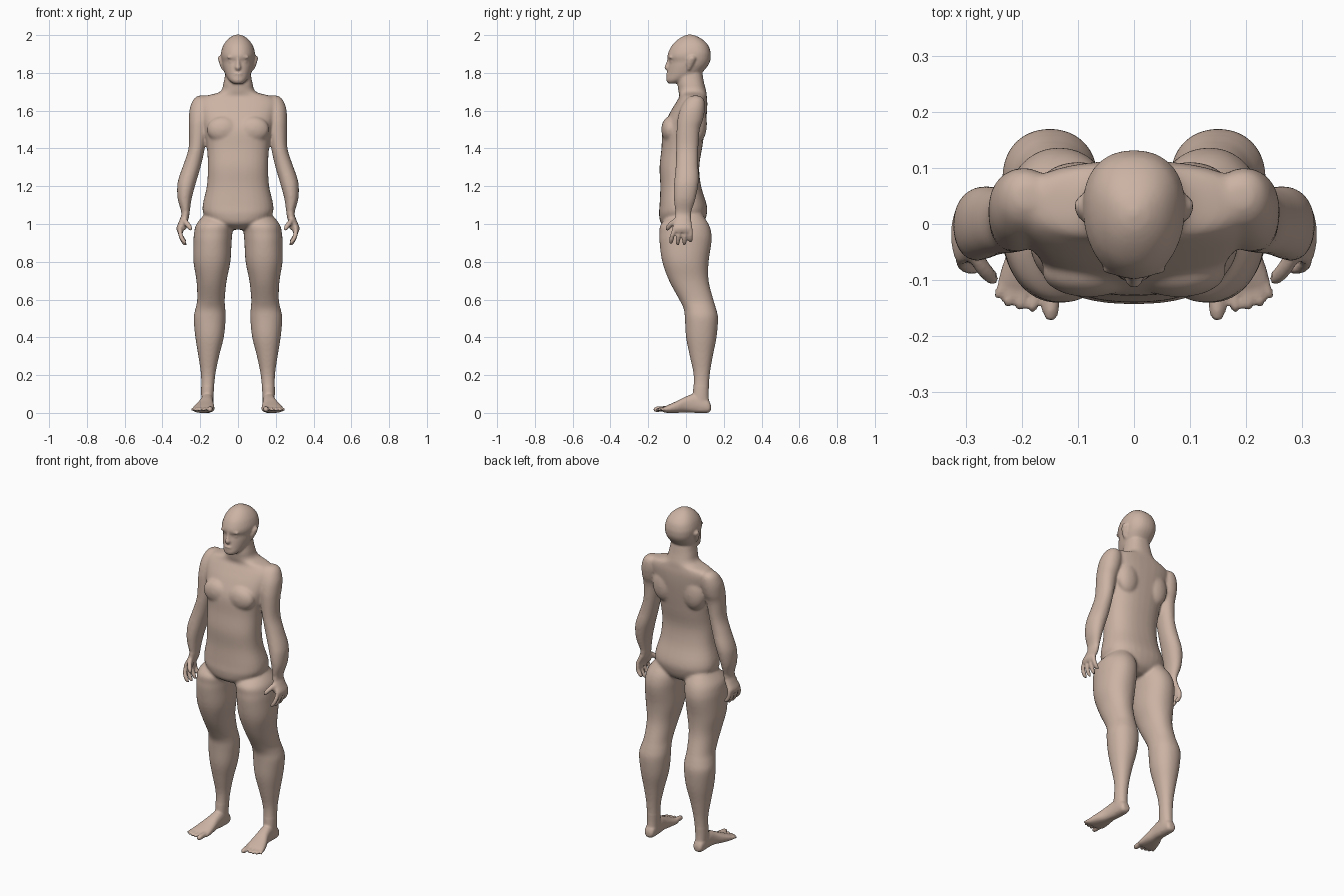
import bpy
import bmesh
from math import cos, sin, pi, sqrt, copysign
from mathutils import Vector, Matrix

default = bpy.data.objects.get("Cube")
if default:
    bpy.data.objects.remove(default, do_unlink=True)

bm = bmesh.new()
SIDES = (1, -1)
SEGMENTS = 32
STEPS = 4


# --- helpers: all lengths are in hundredths and scaled at the end ---
def catmull(a, b, c, d, t):
    """Smooth value between b and c."""
    return b + 0.5 * t * (c - a + t * (2 * a - 5 * b + 4 * c - d + t * (3 * (b - c) + d - a)))


def smooth_rows(rows):
    padded = [rows[0]] + list(rows) + [rows[-1]]
    result = []
    for i in range(len(rows) - 1):
        window = padded[i:i + 4]
        for step in range(STEPS):
            result.append([catmull(*values, step / STEPS) for values in zip(*window)])
    result.append(rows[-1])
    return result


def rounded(value, power):
    return copysign(abs(value) ** (2 / power), value)


def skin_rings(rings):
    """Join rings of points into a closed tube."""
    rings = [[bm.verts.new(point) for point in ring] for ring in rings]
    for lower, upper in zip(rings, rings[1:]):
        for k in range(len(lower)):
            n = (k + 1) % len(lower)
            bm.faces.new((lower[k], lower[n], upper[n], upper[k]))
    bm.faces.new(list(reversed(rings[0])))
    bm.faces.new(rings[-1])


def loft(rows, along="z", power=2.0, taper=0.0, sides=SIDES):
    """Skin closed sections given as (position, low u, high u, low v, high v)."""
    for side in sides:
        rings = []
        for pos, u_low, u_high, v_low, v_high in smooth_rows(rows):
            ring = []
            for k in range(SEGMENTS):
                angle = 2 * pi * k / SEGMENTS
                across = rounded(cos(angle), power) * (1 + taper * sin(angle))
                u = (u_low + u_high) / 2 + across * (u_high - u_low) / 2
                v = (v_low + v_high) / 2 + rounded(sin(angle), power) * (v_high - v_low) / 2
                ring.append((side * u, v, pos) if along == "z" else (side * u, pos, v))
            rings.append(ring)
        skin_rings(rings)


def central(rows, **options):
    """Loft a part that straddles the middle, from (z, half width, front, back)."""
    loft([(z, -w, w, front, back) for z, w, front, back in rows], sides=(1,), **options)


def blob(centre, radii, sides=SIDES):
    for side in sides:
        place = Matrix.Translation((side * centre[0], centre[1], centre[2]))
        size = Matrix.Diagonal((radii[0], radii[1], radii[2], 1))
        bmesh.ops.create_icosphere(bm, subdivisions=3, radius=1, matrix=place @ size)


def digit(base, knuckle, tip, radius):
    """A finger or toe: a round-ended tube along a bent path."""
    base, knuckle, tip = Vector(base), Vector(knuckle), Vector(tip)
    count, corners = 14, 12
    for side in SIDES:
        rings = []
        for i in range(count + 1):
            t = i / count
            start, end = base.lerp(knuckle, t), knuckle.lerp(tip, t)
            centre = start.lerp(end, t)
            across = (end - start).cross(Vector((1, 0, 0))).normalized()
            upward = (end - start).cross(across).normalized()
            r = radius * max(0.2, sqrt(1 - t ** 8))
            ring = []
            for k in range(corners):
                angle = 2 * pi * k / corners
                point = centre + r * (cos(angle) * across + sin(angle) * upward)
                ring.append((side * point.x, point.y, point.z))
            rings.append(ring)
        skin_rings(rings)


# --- torso and neck ---
central([
    (97, 4, -8, 5), (100, 13, -13, 9), (105, 18, -14.3, 11), (110, 18.7, -14, 11),
    (120, 16.5, -13.6, 8), (130, 16, -14, 7), (140, 16.4, -13, 8.5),
    (150, 18, -12.3, 10), (158, 20, -9, 11), (164, 21, -5.5, 11.3),
    (167.5, 18, -3.5, 11), (170, 9.5, -4, 10.8), (175, 7.6, -4.5, 9.5),
    (181, 6.5, -4, 8.5),
], power=2.4)
blob((8, -8.5, 150), (8.5, 4.6, 7))       # chest muscles
blob((10, 6.5, 153), (7, 4.6, 10))        # shoulder blades

# --- head ---
central([
    (174.3, 2.4, -9.3, -5), (176, 4.6, -10.4, 0), (179, 6.6, -10, 7),
    (183, 8, -9.4, 11), (186, 8.6, -9, 12.7), (188.5, 9, -9.8, 13.1),
    (191, 8.9, -9.3, 13), (194.5, 7.8, -7.5, 11.8), (197.5, 5.7, -4.5, 9),
    (199.5, 3, -1.3, 5.5), (200.3, 0.5, 1.5, 2.5),
], power=2.2, taper=0.1)
# nose
central([
    (188.5, 0.7, -9.8, -7), (185, 1.1, -10.6, -7), (182.8, 1.7, -11.5, -7),
    (181.3, 1.2, -10.4, -7),
])
blob((0, -9.6, 179.3), (2.4, 1, 0.6), sides=(1,))     # upper lip
blob((0, -9.5, 177.9), (2, 1, 0.6), sides=(1,))       # lower lip
blob((3.2, -8.1, 188.3), (2.8, 1.1, 0.8))             # brows
blob((3.3, -7.4, 186), (1.4, 1, 0.7))                 # closed eyes
# ears
loft([
    (181.5, 7.3, 8.5, 0.8, 2), (183, 7.5, 9.2, 0.5, 3), (186, 8, 10.2, 0.5, 4.6),
    (188, 8.6, 10.6, 1.5, 5), (189, 8.8, 10, 2.5, 4),
])

# --- arms ---
loft([
    (168, 17, 21, 3, 7), (166, 15, 23.6, 0, 9.5), (161, 14, 25.6, -3, 10),
    (155, 15, 26, -4.6, 9), (150, 16, 25.9, -5, 7.3), (140, 17.6, 26.2, -5.2, 6.5),
    (132, 19.3, 28.7, -5.4, 6.4), (125, 21.3, 31.2, -6, 6.8),
    (120, 22.8, 32.2, -6.5, 6.4), (113, 24.6, 31.9, -6.5, 5), (106, 25.6, 30, -5.7, 2.8),
    (102, 26.4, 31, -6.2, 2.8), (98, 28.6, 32.6, -7.2, 3.4), (95.5, 29, 32, -7.2, 3.4),
], power=2.1)

# --- fingers and thumbs ---
for y_base, y_tip, z_tip in ((-6, -8, 89.4), (-3, -4.4, 88.4), (0, -0.9, 88.6), (2.4, 2.4, 90.4)):
    digit((30.6, y_base, 97), (31, y_tip, 93), (27.4, y_tip, z_tip), 1.2)
digit((28.5, -4.5, 102), (27.2, -8.5, 100.5), (24.4, -10.2, 96.6), 1.4)
blob((28.6, -4.6, 100), (1.8, 2.4, 3.4))

# --- legs ---
loft([
    (106, 6, 17, -6, 8), (100, 3, 22, -13.3, 12), (95, 3, 23.3, -14, 13.5),
    (90, 3.4, 23.6, -14, 13.5), (80, 4, 23.6, -12.6, 12), (70, 6, 22, -9, 12),
    (60, 7, 21.6, -3.6, 14.5), (55, 6.7, 22.6, -1.2, 16), (50, 6.5, 23.5, -0.6, 17),
    (40, 7.5, 22.6, 0, 16.2), (30, 10, 21, 2, 14.2), (20, 12, 19.6, 4, 12.6),
    (10, 12.9, 19.5, 3.6, 12), (4, 13.1, 19.3, 3, 12.4), (1, 13.5, 19, 4, 12),
], power=2.15)

# --- feet ---
loft([
    (13.2, 14.6, 18, 1.4, 4), (11.5, 13.3, 19.3, 0, 7), (5, 13, 19.6, 0, 10),
    (0, 13, 20.5, 0.3, 8.7), (-5, 12.6, 22.6, 0, 6.2), (-10, 12.4, 24.2, 0, 4),
    (-12.3, 13.2, 24, 0.5, 2.8),
], along="y", power=2.4)

# --- toes ---
for x_base, x_tip, y_tip, radius in ((14.6, 15, -17.3, 1.5), (17.6, 18.2, -15.9, 1),
                                     (19.7, 20.6, -15.6, 1), (21.6, 22.8, -15, 1),
                                     (23.1, 24.6, -13.5, 0.9)):
    digit((x_base, -9, 2.2), (x_base, y_tip + 3, 2.2), (x_tip, y_tip, 1.6), radius)

# --- one continuous skin ---
bmesh.ops.scale(bm, vec=(0.01, 0.01, 0.01), verts=bm.verts)
bmesh.ops.recalc_face_normals(bm, faces=bm.faces)
mesh = bpy.data.meshes.new("body")
bm.to_mesh(mesh)
bm.free()
body = bpy.data.objects.new("body", mesh)
bpy.context.collection.objects.link(body)
bpy.ops.object.select_all(action="DESELECT")
body.select_set(True)
bpy.context.view_layer.objects.active = body

remesh = body.modifiers.new("merge_parts", "REMESH")
remesh.mode = "VOXEL"
remesh.voxel_size = 0.0065
bpy.ops.object.modifier_apply(modifier=remesh.name)


def is_large_form(co):
    hand = abs(co.x) > 0.245 and co.z < 1.06
    return 0.14 < co.z < 1.73 and not hand


# soften the joins strongly on trunk and limbs, lightly on face, hands and feet
large_forms = body.vertex_groups.new(name="large_forms")
large_forms.add([v.index for v in body.data.vertices if is_large_form(v.co)], 1, "REPLACE")
for label, rounds, group in (("soften_all", 2, ""), ("soften_joins", 14, large_forms.name)):
    soften = body.modifiers.new(label, "SMOOTH")
    soften.factor = 0.5
    soften.iterations = rounds
    soften.vertex_group = group
    bpy.ops.object.modifier_apply(modifier=label)

# --- skin colour ---
skin = bpy.data.materials.new("skin")
skin.use_nodes = True
colour = (0.6, 0.45, 0.37, 1)
skin.diffuse_color = colour
skin.node_tree.nodes["Principled BSDF"].inputs["Base Color"].default_value = colour
body.data.materials.clear()
body.data.materials.append(skin)
bpy.ops.object.shade_smooth()
